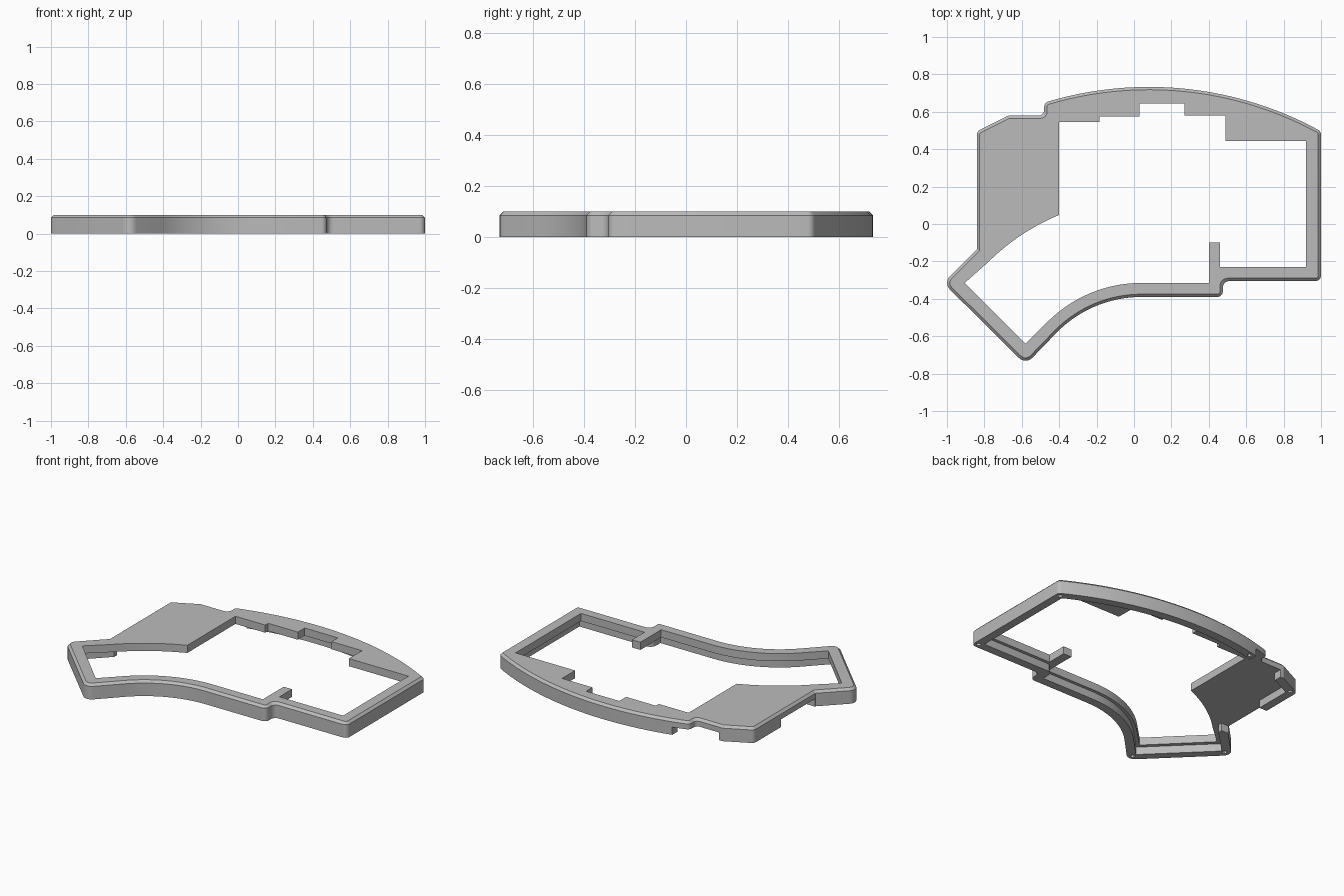
import bpy, bmesh
from math import cos, sin, tan, radians, asin
from mathutils import Vector

if "Cube" in bpy.data.objects:
    bpy.data.objects.remove(bpy.data.objects["Cube"])

HEIGHT, CHAMFER, PLATE_BOTTOM, WALL = 0.1, 0.015, 0.05, 0.055

grey = bpy.data.materials.new("case grey")
grey.use_nodes = True
grey.diffuse_color = (0.5, 0.5, 0.5, 1)
grey.node_tree.nodes["Principled BSDF"].inputs["Base Color"].default_value = (0.5, 0.5, 0.5, 1)


def arc(cx, cy, r, a0, a1, n):
    """Points on an arc as sharp corners (x, y, fillet radius)."""
    angles = [radians(a0 + (a1 - a0) * i / n) for i in range(n + 1)]
    return [(cx + r * cos(a), cy + r * sin(a), 0) for a in angles]


def corners(pts):
    """Yield each corner with its neighbours."""
    for i, p in enumerate(pts):
        yield pts[i - 1], p, pts[(i + 1) % len(pts)]


def inset(pts, d):
    """Mitred inward offset of a counter-clockwise outline, keeping fillets concentric."""
    out = []
    for a, b, c in corners(pts):
        u = (Vector(b[:2]) - Vector(a[:2])).normalized()
        v = (Vector(c[:2]) - Vector(b[:2])).normalized()
        n, m = Vector((-u.y, u.x)), Vector((-v.y, v.x))
        p = Vector(b[:2]) + (n + m) * d / (1 + n.dot(m))
        r = b[2]
        if r:
            r = max(0, r - d if u.cross(v) > 0 else r + d)
        out.append((p.x, p.y, r))
    return out


def fillet(pts, steps=6):
    """Round every corner that has a radius."""
    out = []
    for a, b, c in corners(pts):
        p = Vector(b[:2])
        if b[2] < 0.001:
            out.append(p)
            continue
        u, v = Vector(a[:2]) - p, Vector(c[:2]) - p
        half = u.angle(v) / 2
        t = min(b[2] / tan(half), 0.47 * u.length, 0.47 * v.length)
        u, v = u.normalized(), v.normalized()
        centre = p + (u + v).normalized() * t / cos(half)
        start, end = p + u * t - centre, p + v * t - centre
        sweep = start.angle_signed(end)
        for i in range(steps + 1):
            w = sweep * i / steps
            out.append(centre + Vector((start.x * cos(w) + start.y * sin(w),
                                        start.y * cos(w) - start.x * sin(w))))
    return out


def loft(name, layers):
    """Solid through stacked loops given as (points, z)."""
    bm = bmesh.new()
    loops = [[bm.verts.new((p[0], p[1], z)) for p in pts] for pts, z in layers]
    n = len(loops[0])
    for low, high in zip(loops, loops[1:]):
        for i in range(n):
            j = (i + 1) % n
            bm.faces.new((low[i], low[j], high[j], high[i]))
    bm.faces.new(loops[0][::-1])
    bm.faces.new(loops[-1])
    bmesh.ops.recalc_face_normals(bm, faces=bm.faces)
    mesh = bpy.data.meshes.new(name)
    bm.to_mesh(mesh)
    bm.free()
    mesh.materials.append(grey)
    obj = bpy.data.objects.new(name, mesh)
    bpy.context.collection.objects.link(obj)
    return obj


def cut(body, pts, z0, z1):
    """Subtract a prism from the body."""
    cutter = loft("cutter", [(pts, z0), (pts, z1)])
    cutter.hide_render = True
    mod = body.modifiers.new("cut", 'BOOLEAN')
    mod.operation, mod.solver, mod.object = 'DIFFERENCE', 'EXACT', cutter
    bpy.context.view_layer.objects.active = body
    bpy.ops.object.modifier_apply(modifier=mod.name)
    bpy.data.objects.remove(cutter)


def box(x0, y0, x1, y1):
    return [(x0, y0), (x1, y0), (x1, y1), (x0, y1)]


# Outer outline, counter-clockwise from the front tip
BACK_R = 1.9
back_y = 0.733 - BACK_R
a_right = 90 - asin(0.92 / BACK_R) * 57.29578
a_left = 90 + asin(0.56 / BACK_R) * 57.29578
back = arc(0.08, back_y, BACK_R, a_right, a_left, 24)
back[0] = back[0][:2] + (0.03,)
back[-1] = back[-1][:2] + (0.03,)
front = arc(0.04, -1.025, 0.635, 135, 90, 16)
outline = [(-0.579, -0.752, 0.05)] + front + [
    (0.475, -0.39, 0.03), (0.475, -0.305, 0.035), (1, -0.305, 0.03)] + back + [
    (-0.48, 0.58, 0.03), (-0.67, 0.58, 0.03), (-0.84, 0.495, 0.03),
    (-0.84, -0.135, 0), (-1.02, -0.315, 0.05)]

# Body with chamfered top edge
rim = fillet(outline)
case = loft("case_frame", [(rim, 0), (rim, HEIGHT - CHAMFER),
                           (fillet(inset(outline, CHAMFER)), HEIGHT)])

# Hollow underside, leaving the outer wall
cut(case, fillet(inset(outline, WALL)), -0.1, PLATE_BOTTOM)

# Stepped opening through the top plate
opening = [(-0.58, -0.64)] + arc(0.04, -1.025, 0.71, 135, 90, 16) + [
    (0.40, -0.315), (0.40, -0.10), (0.46, -0.10), (0.46, -0.23), (0.92, -0.23),
    (0.92, 0.445), (0.49, 0.445), (0.49, 0.58), (0.27, 0.58), (0.27, 0.645),
    (0.03, 0.645), (0.03, 0.575), (-0.185, 0.575), (-0.185, 0.545),
    (-0.40, 0.545)] + arc(0.04, -1.025, 1.16, 112.3, 135, 12) + [(-0.905, -0.315)]
cut(case, opening, -0.2, 0.2)

# Gaps in the left and back walls beside the corner post
cut(case, box(-0.95, -0.13, -0.70, 0.22), -0.1, PLATE_BOTTOM)
cut(case, box(-0.645, 0.45, -0.375, 0.8), -0.1, PLATE_BOTTOM)

# Screw holes in the wall underside
for x, y in [(0.97, -0.275), (0.97, 0.475), (-0.34, 0.66), (-0.80, 0.485),
             (-0.965, -0.315), (-0.579, -0.70)]:
    ring = arc(x, y, 0.014, 0, 330, 11)
    cut(case, ring, -0.1, 0.04)

bpy.ops.object.select_all(action='DESELECT')
case.select_set(True)
bpy.context.view_layer.objects.active = case
bpy.ops.object.shade_smooth_by_angle(angle=radians(30))
